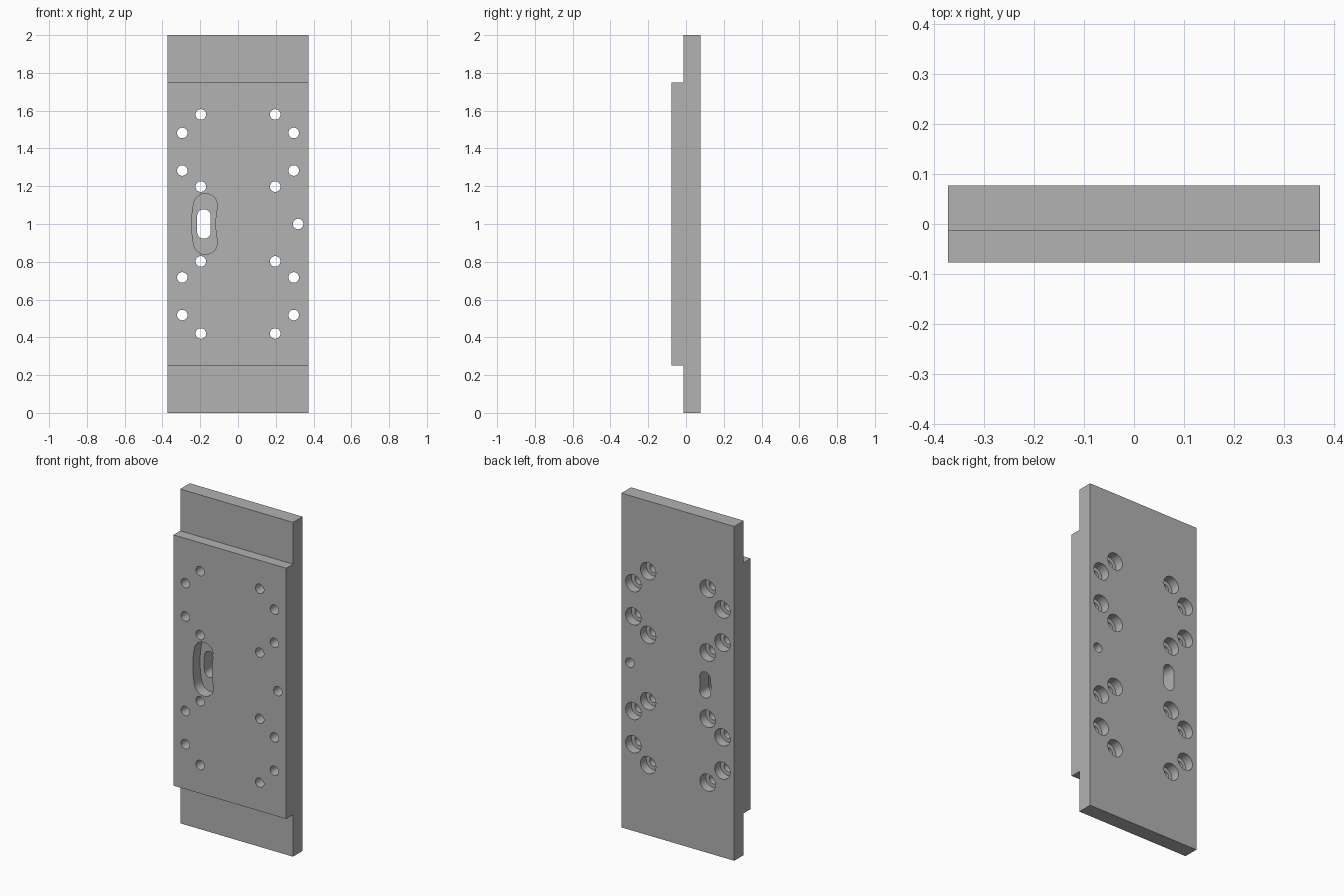
import bpy, bmesh
from math import sin, cos, pi, asin

cube = bpy.data.objects.get("Cube")
if cube:
    bpy.data.objects.remove(cube)

# Overall sizes
HALF_W, FRONT, STEP, BACK = 0.373, -0.077, -0.013, 0.077
Z_LOW, Z_HIGH, Z_TOP = 0.25, 1.75, 2.0
BORE_DEPTH, POCKET_DEPTH = 0.055, 0.068
PIVOT_X, PIVOT_Z, ARC_R = 0.318, 1.0, 0.5

steel = bpy.data.materials.new("plain grey metal")
steel.use_nodes = True
grey = (0.445, 0.445, 0.445, 1)
steel.diffuse_color = grey
steel.node_tree.nodes["Principled BSDF"].inputs["Base Color"].default_value = grey


def prism(bm, points, direction):
    """Extrude a closed outline along a direction."""
    face = bm.faces.new([bm.verts.new(p) for p in points])
    ext = bmesh.ops.extrude_face_region(bm, geom=[face])
    verts = [v for v in ext["geom"] if isinstance(v, bmesh.types.BMVert)]
    bmesh.ops.translate(bm, verts=verts, vec=direction)


def make_object(name, bm):
    bmesh.ops.recalc_face_normals(bm, faces=bm.faces)
    mesh = bpy.data.meshes.new(name)
    bm.to_mesh(mesh)
    bm.free()
    mesh.materials.append(steel)
    obj = bpy.data.objects.new(name, mesh)
    bpy.context.collection.objects.link(obj)
    return obj


def round_hole(bm, x, z, r, y0, y1, n=40):
    ring = [(x + r * cos(2 * pi * i / n), y0, z + r * sin(2 * pi * i / n)) for i in range(n)]
    prism(bm, ring, (0, y1 - y0, 0))


def arc_slot(bm, half_width, half_height, y0, y1, n=16):
    """Slot bent around the pivot hole, with round ends."""
    sweep = asin((half_height - half_width) / ARC_R)
    pts = []

    def polar(r, a):
        return PIVOT_X - r * cos(a), PIVOT_Z + r * sin(a)

    for i in range(n + 1):
        pts.append(polar(ARC_R + half_width, -sweep + 2 * sweep * i / n))
    cx, cz = polar(ARC_R, sweep)
    for i in range(1, n):
        a = pi - sweep - pi * i / n
        pts.append((cx + half_width * cos(a), cz + half_width * sin(a)))
    for i in range(n + 1):
        pts.append(polar(ARC_R - half_width, sweep - 2 * sweep * i / n))
    cx, cz = polar(ARC_R, -sweep)
    for i in range(1, n):
        a = sweep - pi * i / n
        pts.append((cx + half_width * cos(a), cz + half_width * sin(a)))
    prism(bm, [(x, y0, z) for x, z in pts], (0, y1 - y0, 0))


# Plate with a raised front pad
bm = bmesh.new()
profile = [(BACK, 0), (BACK, Z_TOP), (STEP, Z_TOP), (STEP, Z_HIGH),
           (FRONT, Z_HIGH), (FRONT, Z_LOW), (STEP, Z_LOW), (STEP, 0)]
prism(bm, [(-HALF_W, y, z) for y, z in profile], (2 * HALF_W, 0, 0))
plate = make_object("mounting_plate", bm)

# Screw positions, mirrored in x and z
screws = [(sx * x, 1 + sz * z)
          for x, z in ((0.197, 0.58), (0.295, 0.482), (0.295, 0.283), (0.197, 0.198))
          for sx in (-1, 1) for sz in (-1, 1)]

# Through holes and narrow slot
through = bmesh.new()
for x, z in screws + [(PIVOT_X, PIVOT_Z)]:
    round_hole(through, x, z, 0.028, FRONT - 0.1, BACK + 0.1)
arc_slot(through, 0.036, 0.078, FRONT - 0.1, BACK + 0.1)

# Counterbores in the back and wide pocket in the front
recess = bmesh.new()
for x, z in screws:
    round_hole(recess, x, z, 0.051, BACK - BORE_DEPTH, BACK + 0.1)
arc_slot(recess, 0.063, 0.161, FRONT - 0.1, FRONT + POCKET_DEPTH)

bpy.context.view_layer.objects.active = plate
plate.select_set(True)
for name, cutter_bm in (("recess_cutter", recess), ("hole_cutter", through)):
    cutter = make_object(name, cutter_bm)
    cutter.hide_render = True
    cut = plate.modifiers.new(name, "BOOLEAN")
    cut.operation, cut.solver, cut.object = "DIFFERENCE", "EXACT", cutter
    bpy.ops.object.modifier_apply(modifier=cut.name)
    bpy.data.objects.remove(cutter)

bpy.ops.object.shade_smooth_by_angle(angle=pi / 6)
